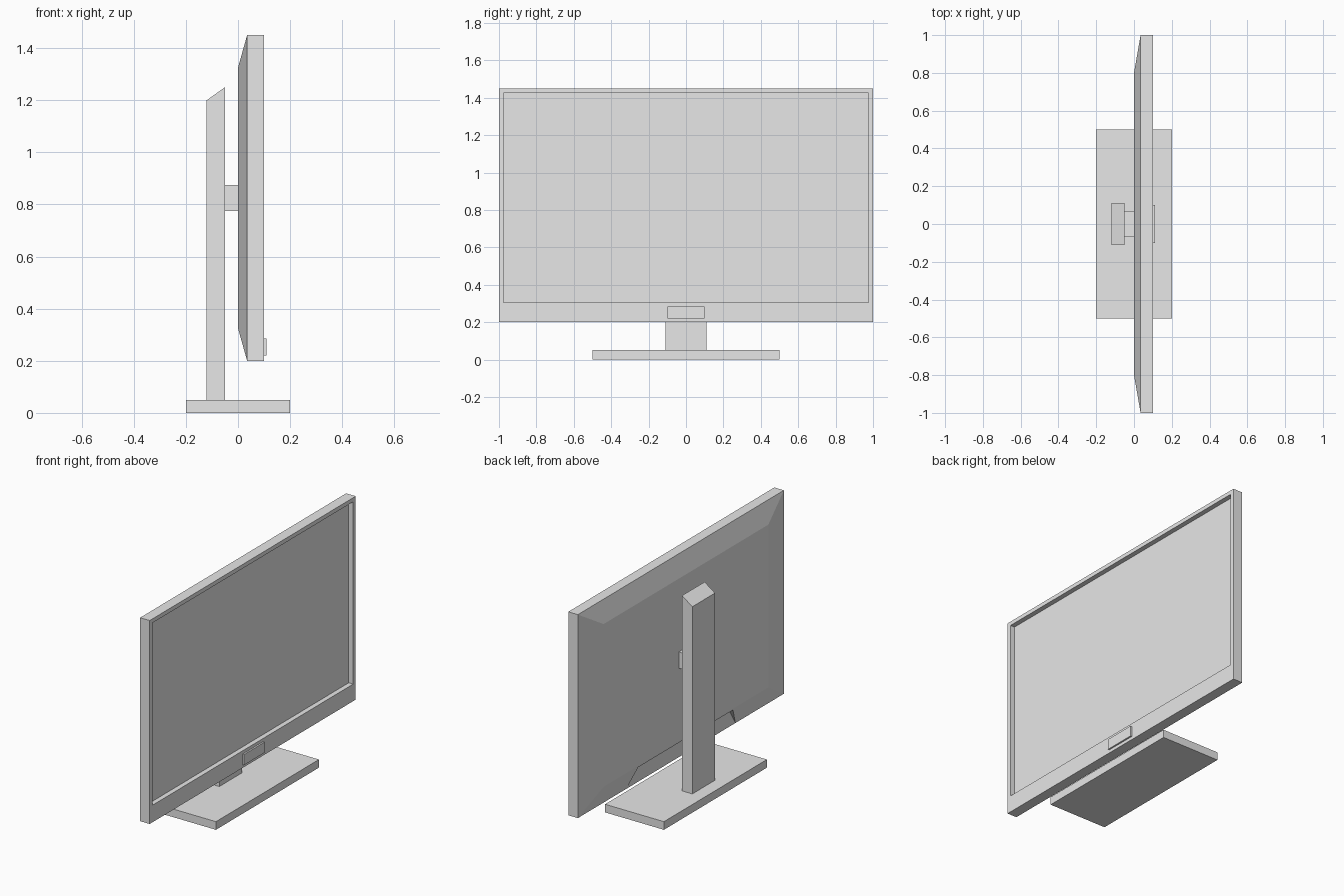
import bpy
import bmesh
from mathutils import Vector

default = bpy.data.objects.get("Cube")
if default:
    bpy.data.objects.remove(default, do_unlink=True)

grey = bpy.data.materials.new("light_grey")
grey.use_nodes = True
grey.diffuse_color = (0.8, 0.8, 0.8, 1)
grey.node_tree.nodes["Principled BSDF"].inputs["Base Color"].default_value = (0.8, 0.8, 0.8, 1)


def finish(name, bm):
    bmesh.ops.recalc_face_normals(bm, faces=bm.faces)
    mesh = bpy.data.meshes.new(name)
    bm.to_mesh(mesh)
    bm.free()
    mesh.materials.append(grey)
    obj = bpy.data.objects.new(name, mesh)
    bpy.context.collection.objects.link(obj)
    return obj


def box_bm(x, y, z):
    """Box from (min, max) pairs."""
    bm = bmesh.new()
    bmesh.ops.create_cube(bm, size=1)
    for v in bm.verts:
        v.co = Vector(r[1] if c > 0 else r[0] for c, r in zip(v.co, (x, y, z)))
    return bm


def prism_bm(profile, offset):
    """Extrude a closed profile along an offset."""
    bm = bmesh.new()
    face = bm.faces.new([bm.verts.new(p) for p in profile])
    out = bmesh.ops.extrude_face_region(bm, geom=[face])["geom"]
    bmesh.ops.translate(bm, verts=[g for g in out if isinstance(g, bmesh.types.BMVert)], vec=offset)
    return bm


def side_face(bm, sign):
    return max(bm.faces, key=lambda f: sign * f.calc_center_median().x)


def reshape(face, x, y, z):
    """Move a rectangular face to a new x, half width y and z range."""
    mid = face.calc_center_median()
    for v in face.verts:
        v.co = (x, y if v.co.y > 0 else -y, z[1] if v.co.z > mid.z else z[0])


# Stand
finish("base", box_bm((-0.2, 0.2), (-0.5, 0.5), (0, 0.05)))
column = [(-0.12, -0.11, 0.05), (-0.05, -0.11, 0.05), (-0.05, -0.11, 1.25), (-0.12, -0.11, 1.2)]
finish("column", prism_bm(column, (0, 0.22, 0)))
finish("mount", box_bm((-0.05, 0), (-0.07, 0.07), (0.775, 0.875)))

# Housing: slab with a sunken screen and a tapered back
bm = box_bm((0.035, 0.1), (-1, 1), (0.2, 1.45))
screen = side_face(bm, 1)
bmesh.ops.inset_individual(bm, faces=[screen], thickness=0.025)
reshape(screen, 0.1, 0.975, (0.305, 1.425))
rim = bmesh.ops.extrude_discrete_faces(bm, faces=[screen])["faces"][0]
reshape(rim, 0.07, 0.975, (0.305, 1.425))
back = bmesh.ops.extrude_discrete_faces(bm, faces=[side_face(bm, -1)])["faces"][0]
reshape(back, 0, 0.8, (0.325, 1.325))
housing = finish("screen_housing", bm)

# Cable recess in the lower back
recess = [(-0.1, -0.59, 0.1), (-0.1, 0.59, 0.1), (-0.1, 0.46, 0.315), (-0.1, -0.46, 0.315)]
cutter = finish("recess_cutter", prism_bm(recess, (0.135, 0, 0)))
cutter.hide_render = True
cut = housing.modifiers.new("recess", "BOOLEAN")
cut.operation = "DIFFERENCE"
cut.solver = "EXACT"
cut.object = cutter
bpy.context.view_layer.objects.active = housing
bpy.ops.object.modifier_apply(modifier=cut.name)
bpy.data.objects.remove(cutter, do_unlink=True)

# Control plate under the screen
finish("control_plate", box_bm((0.1, 0.11), (-0.1, 0.1), (0.22, 0.285)))
